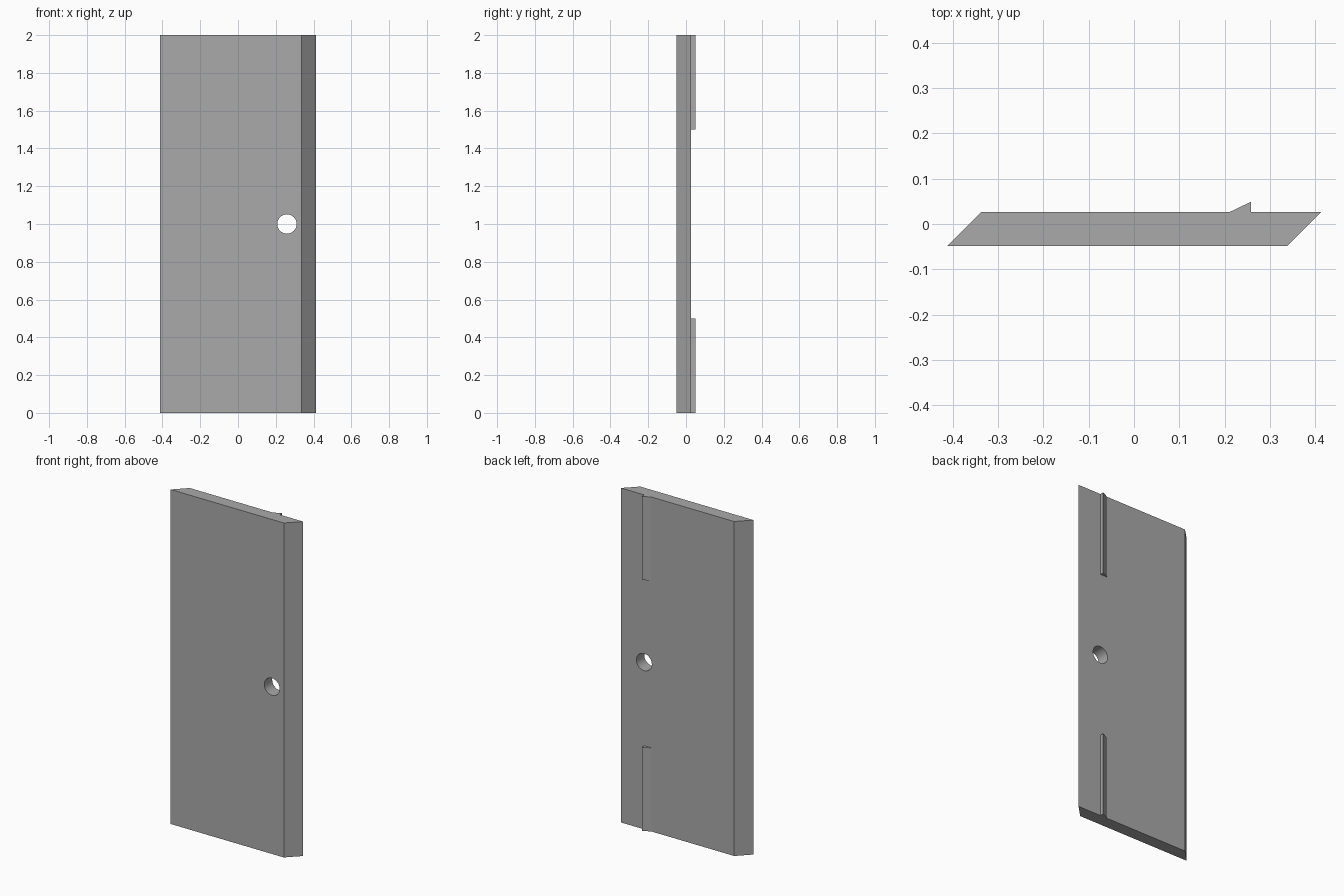
import bpy
import bmesh
from mathutils import Matrix

HEIGHT = 2.0
FRONT, BACK = -0.049, 0.026

cube = bpy.data.objects.get("Cube")
if cube:
    bpy.data.objects.remove(cube, do_unlink=True)

grey = bpy.data.materials.new("plain grey")
grey.use_nodes = True
grey.diffuse_color = (0.4, 0.4, 0.4, 1)
grey.node_tree.nodes["Principled BSDF"].inputs["Base Color"].default_value = (0.4, 0.4, 0.4, 1)


def add_object(name, bm):
    bmesh.ops.recalc_face_normals(bm, faces=bm.faces)
    mesh = bpy.data.meshes.new(name)
    bm.to_mesh(mesh)
    bm.free()
    mesh.materials.append(grey)
    obj = bpy.data.objects.new(name, mesh)
    bpy.context.collection.objects.link(obj)
    return obj


def prism(name, outline, bottom, top):
    """Extrude a plan outline upward."""
    bm = bmesh.new()
    face = bm.faces.new([bm.verts.new((x, y, bottom)) for x, y in outline])
    result = bmesh.ops.extrude_face_region(bm, geom=[face])
    verts = [v for v in result["geom"] if isinstance(v, bmesh.types.BMVert)]
    bmesh.ops.translate(bm, verts=verts, vec=(0, 0, top - bottom))
    return add_object(name, bm)


# Door panel with slanted side edges
panel = prism("door_panel", [(-0.412, FRONT), (0.337, FRONT),
                             (0.412, BACK), (-0.337, BACK)], 0, HEIGHT)

# Round handle hole through the panel
bm = bmesh.new()
bmesh.ops.create_cone(bm, cap_ends=True, segments=48, radius1=0.051,
                      radius2=0.051, depth=0.4,
                      matrix=Matrix.Translation((0.259, 0, 1)) @ Matrix.Rotation(1.5707963, 4, "X"))
cutter = add_object("hole_cutter", bm)
cutter.hide_render = True
cutter.hide_set(True)
hole = panel.modifiers.new("handle_hole", "BOOLEAN")
hole.operation = "DIFFERENCE"
hole.solver = "EXACT"
hole.object = cutter

# Apply the cut, then smooth only the hole wall
bpy.context.view_layer.objects.active = panel
panel.select_set(True)
bpy.ops.object.modifier_apply(modifier=hole.name)
bpy.data.objects.remove(cutter, do_unlink=True)
bpy.ops.object.shade_smooth_by_angle(angle=0.5)

# Wedge-shaped catch ridges on the back, at both ends
ridge = [(0.21, BACK), (0.258, BACK), (0.258, 0.049)]
for name, bottom in (("lower_catch", 0), ("upper_catch", 1.5)):
    prism(name, ridge, bottom, bottom + 0.5)
